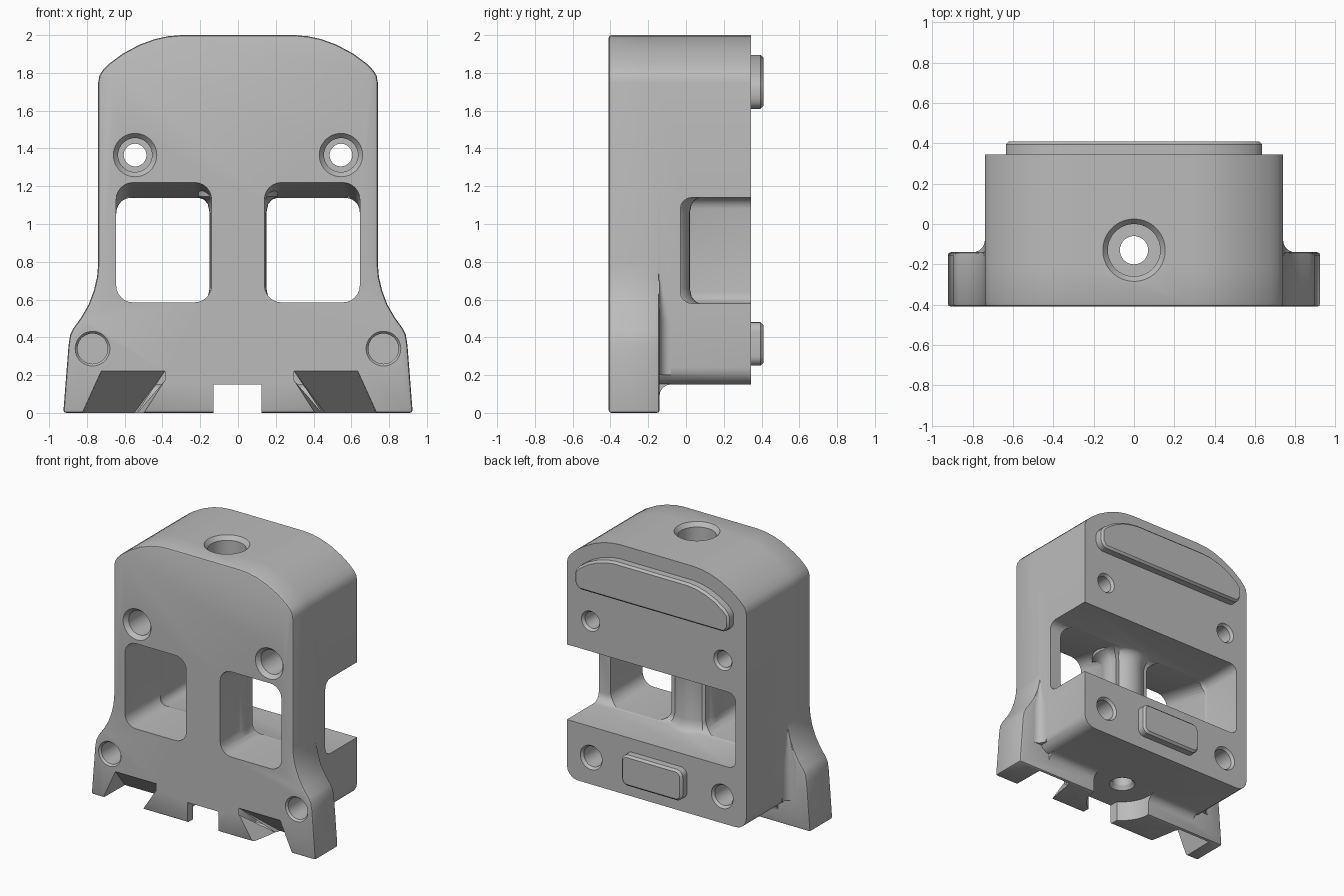
import bpy, bmesh
from math import sin, cos, pi

if "Cube" in bpy.data.objects:
    bpy.data.objects.remove(bpy.data.objects["Cube"])

gray = bpy.data.materials.new("machined gray")
gray.use_nodes = True
gray.diffuse_color = (0.5, 0.5, 0.5, 1)
gray.node_tree.nodes["Principled BSDF"].inputs["Base Color"].default_value = (0.5, 0.5, 0.5, 1)


def activate(ob):
    bpy.ops.object.select_all(action='DESELECT')
    ob.select_set(True)
    bpy.context.view_layer.objects.active = ob


def loft(name, sections):
    """Closed solid through rings of 3D points."""
    bm = bmesh.new()
    rings = [[bm.verts.new(p) for p in s] for s in sections]
    n = len(rings[0])
    bm.faces.new(rings[0])
    bm.faces.new(rings[-1])
    for a, b in zip(rings, rings[1:]):
        for i in range(n):
            j = (i + 1) % n
            bm.faces.new((a[i], a[j], b[j], b[i]))
    bmesh.ops.recalc_face_normals(bm, faces=bm.faces)
    me = bpy.data.meshes.new(name)
    bm.to_mesh(me)
    bm.free()
    me.materials.append(gray)
    ob = bpy.data.objects.new(name, me)
    bpy.context.collection.objects.link(ob)
    return ob


def at_y(outline, y):
    return [(x, y, z) for x, z in outline]


def prism(name, outline, y0, y1):
    return loft(name, [at_y(outline, y0), at_y(outline, y1)])


def box(name, x0, x1, y0, y1, z0, z1):
    return prism(name, [(x0, z0), (x1, z0), (x1, z1), (x0, z1)], y0, y1)


def lathe(name, profile, cx, c2, axis, n=40):
    """Turned solid; profile holds (radius, position along axis)."""
    rings = []
    for r, h in profile:
        ring = []
        for i in range(n):
            a, b = cx + r * cos(2 * pi * i / n), c2 + r * sin(2 * pi * i / n)
            ring.append((a, h, b) if axis == 'y' else (a, b, h))
        rings.append(ring)
    return loft(name, rings)


def symmetric(half):
    return half + [(-x, z) for x, z in reversed(half)]


def rounded_rect(x0, x1, z0, z1, r, n=6):
    pts = []
    corners = [(x1 - r, z1 - r), (x0 + r, z1 - r), (x0 + r, z0 + r), (x1 - r, z0 + r)]
    for k, (x, z) in enumerate(corners):
        for i in range(n + 1):
            a = pi / 2 * (k + i / n)
            pts.append((x + r * cos(a), z + r * sin(a)))
    return pts


def bevel(ob, width, segments):
    m = ob.modifiers.new("bevel", 'BEVEL')
    m.width, m.segments, m.limit_method, m.angle_limit = width, segments, 'ANGLE', 0.7
    activate(ob)
    bpy.ops.object.modifier_apply(modifier=m.name)
    return ob


def combine(ob, other, operation='DIFFERENCE'):
    m = ob.modifiers.new("combine", 'BOOLEAN')
    m.operation, m.object, m.solver = operation, other, 'EXACT'
    activate(ob)
    bpy.ops.object.modifier_apply(modifier=m.name)
    bpy.data.objects.remove(other)


# Front plate with flared legs, and the main block behind it
crown = [(0.30, 2), (0.37, 1.994), (0.44, 1.979), (0.52, 1.95), (0.61, 1.902),
         (0.68, 1.85), (0.715, 1.815), (0.734, 1.785), (0.74, 1.75)]
flare = [(0.74, 0.79), (0.746, 0.72), (0.762, 0.65), (0.79, 0.575), (0.83, 0.505),
         (0.87, 0.45), (0.888, 0.415), (0.897, 0.36), (0.925, 0)]
foot = [(0.74, 0.24), (0.733, 0.205), (0.714, 0.177), (0.685, 0.157), (0.65, 0.15)]
body = bevel(prism("body", symmetric(crown + flare), -0.41, -0.14), 0.015, 2)
combine(body, prism("block", symmetric(crown + foot), -0.22, 0.345), 'UNION')

# Fillets joining the legs and the plate to the block
def corner(s):
    arc = [(s - s * sin(pi * i / 12), s - s * cos(pi * i / 12)) for i in range(7)]
    return [(-0.03, -0.03), (s, -0.03)] + arc + [(-0.03, s)]

for side in (1, -1):
    combine(body, loft("leg_fillet", [
        [(side * (0.74 + u), -0.14 + v, z) for u, v in corner(s)]
        for z, s in ((0.2, 0.06), (0.48, 0.06), (0.7, 0.008))]), 'UNION')
combine(body, loft("under_fillet", [
    [(x, -0.14 + u, 0.15 - v) for u, v in corner(0.06)] for x in (-0.66, 0.66)]), 'UNION')

# Cavity open to the back and the left side
combine(body, bevel(box("cavity", -0.65, 0.95, -0.03, 0.6, 0.58, 1.14), 0.06, 4))

# Two front windows whose ceilings slope down towards the cavity
for side in (1, -1):
    x0, x1 = sorted((side * 0.14, side * 0.645))
    combine(body, loft("window", [
        at_y(rounded_rect(x0, x1, 0.585, 1.227, 0.09), -0.45),
        at_y(rounded_rect(x0, x1, 0.585, 1.125, 0.09), 0.1)]))

# Round column between the windows, flared at both ends
combine(body, lathe("column", [
    (0.21, 0.5), (0.21, 0.575), (0.18, 0.59), (0.16, 0.615), (0.15, 0.66),
    (0.15, 1.06), (0.16, 1.105), (0.18, 1.13), (0.21, 1.145), (0.21, 1.25)],
    0, -0.13, 'z'), 'UNION')

# Vertical bolt bore with counterbore
combine(body, lathe("bolt_bore", [
    (0.16, 2.05), (0.155, 2), (0.13, 1.97), (0.13, 1.45), (0.07, 1.45),
    (0.07, 0.18), (0.09, 0.15), (0.09, 0.1)], 0, -0.13, 'z'))

# Bottom clearance: round relief and front slot
combine(body, lathe("relief", [(0.25, -0.1), (0.25, 0.15)], 0, -0.13, 'z'))
combine(body, box("slot", -0.13, 0.125, -0.6, -0.1, -0.1, 0.15))

# Leaning pockets under the front edge
near = [(-0.72, 0.23), (-0.38, 0.23), (-0.38, 0.18), (-0.56, -0.1), (-0.87, -0.1)]
far = [(-0.82, 0.0), (-0.55, 0.0), (-0.56, -0.03), (-0.61, -0.1), (-0.87, -0.1)]
for side, shift in ((1, 0), (-1, -0.09)):
    def place(points):
        return [(side * x + shift, z) for x, z in points]
    combine(body, loft("pocket", [at_y(place(near), -0.42), at_y(place(far), -0.16)]))

# Screw holes: through pair above, blind sockets on both faces below
for side in (1, -1):
    combine(body, lathe("screw_hole", [
        (0.118, -0.45), (0.115, -0.41), (0.09, -0.38), (0.09, -0.05), (0.06, -0.05),
        (0.06, 0.325), (0.075, 0.345), (0.075, 0.4)], side * 0.545, 1.365, 'y'))
    combine(body, lathe("front_socket", [
        (0.092, -0.45), (0.092, -0.41), (0.08, -0.395), (0.08, -0.22)],
        side * 0.77, 0.34, 'y'))
    combine(body, lathe("back_socket", [
        (0.09, 0.4), (0.09, 0.345), (0.075, 0.325), (0.075, 0.1)],
        side * 0.54, 0.35, 'y'))

# Raised pads on the back
pad_half = [(0.30, 1.895), (0.37, 1.887), (0.45, 1.865), (0.53, 1.828), (0.60, 1.78),
            (0.635, 1.74), (0.635, 1.65), (0.60, 1.61)]
upper_pad = bevel(prism("upper_pad", symmetric(pad_half), 0.33, 0.41), 0.015, 1)
lower_pad = bevel(prism("lower_pad", rounded_rect(-0.25, 0.25, 0.25, 0.48, 0.05), 0.33, 0.41), 0.015, 1)

for ob in (body, upper_pad, lower_pad):
    activate(ob)
    bpy.ops.object.shade_smooth_by_angle(angle=0.55)
